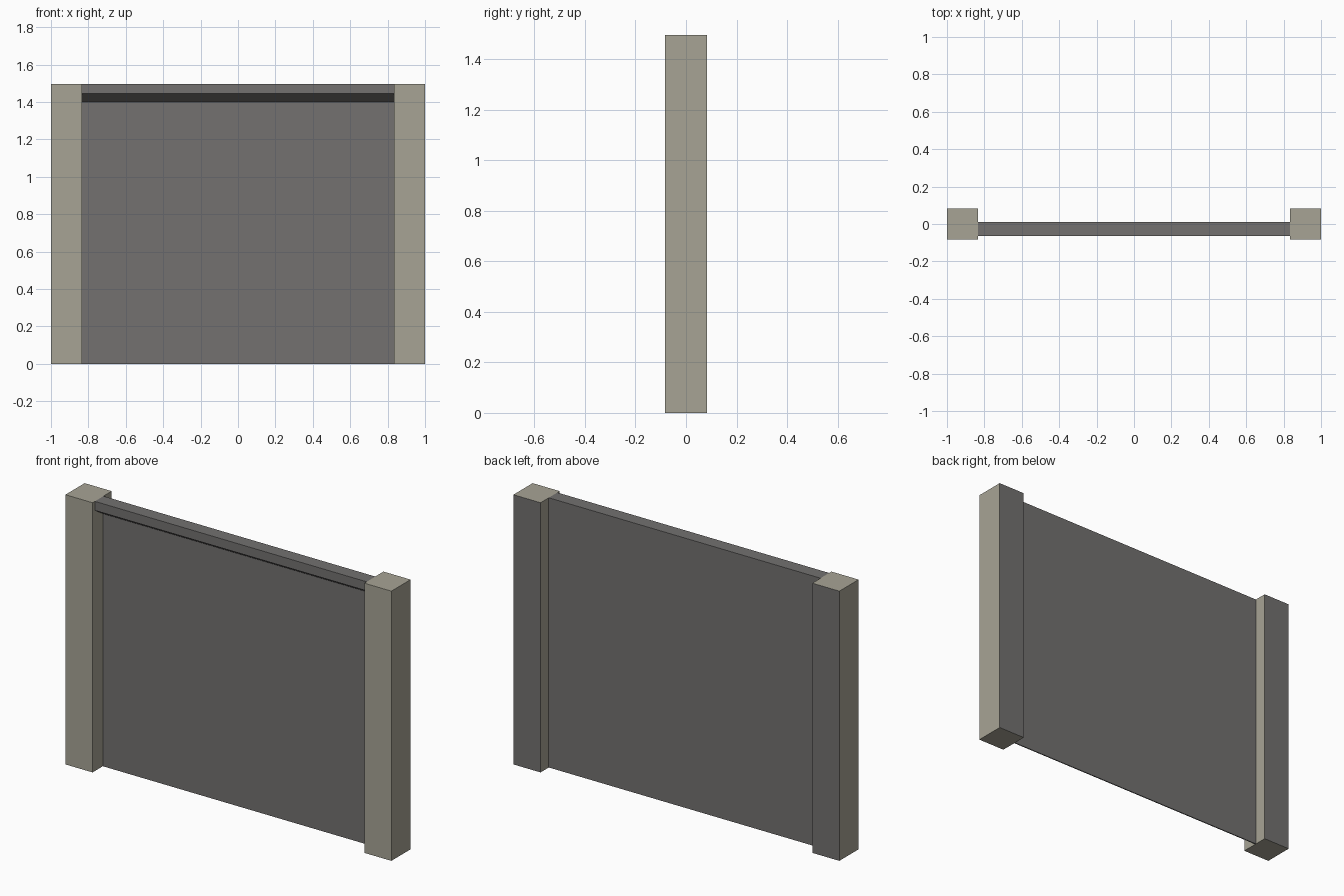
import bpy, bmesh

if "Cube" in bpy.data.objects:
    bpy.data.objects.remove(bpy.data.objects["Cube"])

H = 1.496       # overall height
POST_IN = 0.834 # inner x of the posts
D = 0.084       # half depth of the posts


def srgb(r, g, b):
    lin = lambda c: c / 12.92 if c <= 0.04045 else ((c + 0.055) / 1.055) ** 2.4
    return (lin(r / 255), lin(g / 255), lin(b / 255), 1)


def material(name, rgb):
    m = bpy.data.materials.new(name)
    m.diffuse_color = srgb(*rgb)
    m.use_nodes = True
    m.node_tree.nodes["Principled BSDF"].inputs["Base Color"].default_value = m.diffuse_color
    return m


STONE = material("pale_stone", (167, 164, 149))
GREY = material("dark_grey", (115, 113, 112))


def prism(name, profile, x0, x1, mats):
    """Extrude a closed (y, z) profile along x."""
    bm = bmesh.new()
    face = bm.faces.new([bm.verts.new((x0, y, z)) for y, z in profile])
    ext = bmesh.ops.extrude_face_region(bm, geom=[face])
    verts = [v for v in ext["geom"] if isinstance(v, bmesh.types.BMVert)]
    bmesh.ops.translate(bm, verts=verts, vec=(x1 - x0, 0, 0))
    bmesh.ops.recalc_face_normals(bm, faces=bm.faces)
    # Faces turned to the back take the last material
    for f in bm.faces:
        f.material_index = len(mats) - 1 if f.normal.y > 0.9 else 0
    me = bpy.data.meshes.new(name)
    bm.to_mesh(me)
    bm.free()
    for m in mats:
        me.materials.append(m)
    ob = bpy.data.objects.new(name, me)
    bpy.context.collection.objects.link(ob)
    return ob


# Square posts: stone, with a grey back face
post = [(-D, 0), (D, 0), (D, H), (-D, H)]
prism("left_post", post, -1, -POST_IN, [STONE, GREY])
prism("right_post", post, POST_IN, 1, [STONE, GREY])

# Thin wall panel with a top ledge that slopes underneath
panel = [(0.012, 0), (0.012, H), (-0.064, H), (-0.064, 1.446),
         (0.006, 1.401), (0.006, 0)]
prism("wall_panel", panel, -POST_IN, POST_IN, [GREY])
